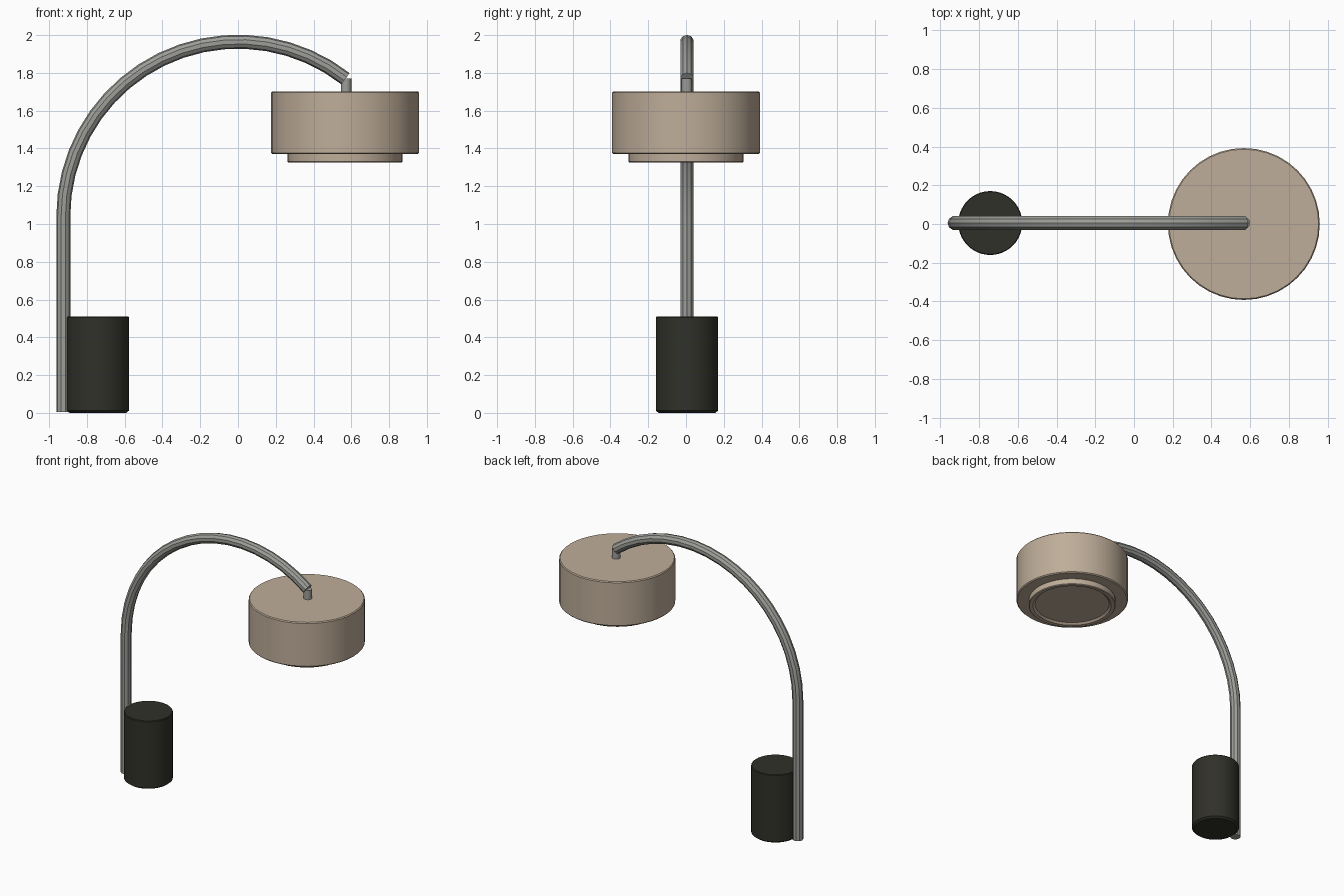
import bpy
import bmesh
from math import cos, sin, pi, radians

if "Cube" in bpy.data.objects:
    bpy.data.objects.remove(bpy.data.objects["Cube"], do_unlink=True)


def material(name, rgb):
    m = bpy.data.materials.new(name)
    m.use_nodes = True
    m.diffuse_color = (*rgb, 1)
    m.node_tree.nodes["Principled BSDF"].inputs["Base Color"].default_value = (*rgb, 1)
    return m


BEIGE = material("warm_beige", (0.52, 0.42, 0.32))
STEEL = material("grey_steel", (0.34, 0.34, 0.32))
BLACK = material("charcoal", (0.03, 0.03, 0.022))


def smooth(obj):
    bpy.ops.object.select_all(action="DESELECT")
    obj.select_set(True)
    bpy.context.view_layer.objects.active = obj
    bpy.ops.object.shade_smooth_by_angle(angle=radians(35))


def lathe(name, profile, x, y, mat, sides=40):
    """Turn a (radius, z) profile, bottom to top, capped at both ends."""
    bm = bmesh.new()
    rings = [[bm.verts.new((x + r * cos(2 * pi * i / sides),
                            y + r * sin(2 * pi * i / sides), z))
              for i in range(sides)] for r, z in profile]
    for low, high in zip(rings, rings[1:]):
        for i in range(sides):
            j = (i + 1) % sides
            bm.faces.new((low[i], low[j], high[j], high[i]))
    bm.faces.new(rings[0][::-1])
    bm.faces.new(rings[-1])
    mesh = bpy.data.meshes.new(name)
    bm.to_mesh(mesh)
    bm.free()
    mesh.materials.append(mat)
    obj = bpy.data.objects.new(name, mesh)
    bpy.context.collection.objects.link(obj)
    smooth(obj)
    return obj


def tube(name, points, radius, mat):
    """Sweep a round section along a path and bake it to a mesh."""
    curve = bpy.data.curves.new(name, "CURVE")
    curve.dimensions = "3D"
    curve.bevel_depth = radius
    curve.bevel_resolution = 3
    curve.use_fill_caps = True
    spline = curve.splines.new("POLY")
    spline.points.add(len(points) - 1)
    for p, co in zip(spline.points, points):
        p.co = (*co, 1)
    curve.materials.append(mat)
    obj = bpy.data.objects.new(name, curve)
    bpy.context.collection.objects.link(obj)
    bpy.ops.object.select_all(action="DESELECT")
    obj.select_set(True)
    bpy.context.view_layer.objects.active = obj
    bpy.ops.object.convert(target="MESH")
    smooth(bpy.context.view_layer.objects.active)


Y = 0.005

# Weighted base
lathe("base", [(0.15, 0), (0.165, 0.012), (0.165, 0.505), (0.161, 0.51)],
      -0.742, Y, BLACK)

# Upright pole that bends into a circular arc
ARC, CENTRE_Z, STEPS = 0.925, 1.04, 18
END = radians(52)
path = [(-ARC, Y, 0.005)]
for i in range(STEPS + 1):
    a = pi + (END - pi) * i / STEPS
    path.append((ARC * cos(a), Y, CENTRE_Z + ARC * sin(a)))
tube("arched_pole", path, 0.037, STEEL)

# Short stem holding the shade
lathe("shade_stem", [(0.028, 1.69), (0.028, 1.77)], 0.572, Y, STEEL, 16)

# Drum shade and the lipped diffuser below it
lathe("shade", [(0.385, 1.37), (0.392, 1.377), (0.392, 1.695), (0.386, 1.702)],
      0.567, 0, BEIGE)
lathe("diffuser", [(0.26, 1.34), (0.275, 1.327), (0.3, 1.325), (0.305, 1.33),
                   (0.305, 1.38)], 0.567, 0, BEIGE)
